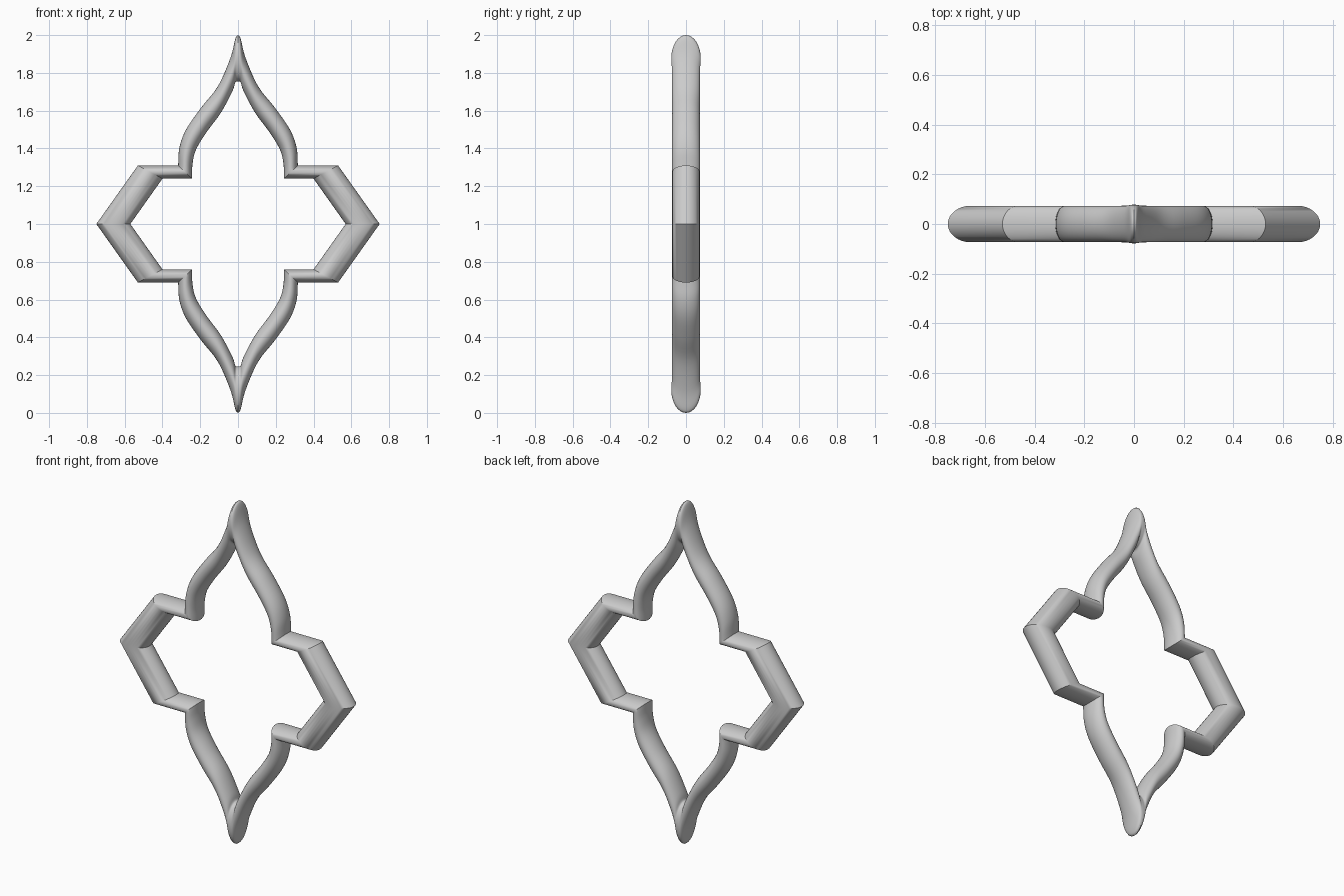
import bpy, bmesh, math
from mathutils import Vector

if "Cube" in bpy.data.objects:
    bpy.data.objects.remove(bpy.data.objects["Cube"])

SIDES = 32
# Quarter profile: (outer x, outer z, inner x, inner z, half depth), z relative to the centre
curve = [
    (0.000, 1.000, 0.000, 0.755, 0.078),
    (0.014, 0.982, 0.014, 0.750, 0.077),
    (0.040, 0.880, 0.029, 0.705, 0.074),
    (0.106, 0.730, 0.090, 0.590, 0.073),
    (0.196, 0.615, 0.168, 0.484, 0.073),
    (0.275, 0.500, 0.223, 0.392, 0.073),
    (0.310, 0.405, 0.241, 0.315, 0.073),
    (0.317, 0.310, 0.243, 0.240, 0.073),
]
corners = [(0.53, 0.31, 0.40, 0.24, 0.073), (0.75, 0.0, 0.57, 0.0, 0.073)]


def smooth(pts, steps):
    """Catmull-Rom interpolation through the points."""
    v = [Vector(p) for p in pts]
    v = [v[0] * 2 - v[1]] + v + [v[-1] * 2 - v[-2]]
    out = []
    for a, b, c, d in zip(v, v[1:], v[2:], v[3:]):
        for i in range(steps):
            t = i / steps
            out.append(0.5 * (2 * b + (c - a) * t + (2 * a - 5 * b + 4 * c - d) * t * t
                              + (3 * b - a - 3 * c + d) * t ** 3))
    return out + [v[-2]]


def flip(p, sx, sz):
    return (p[0] * sx, p[1] * sz, p[2] * sx, p[3] * sz, p[4])


# Mirror the quarter into one closed loop of sections
quarter = [tuple(p) for p in smooth(curve, 5)] + corners
right = quarter + [flip(p, 1, -1) for p in reversed(quarter[:-1])]
loop = right + [flip(p, -1, 1) for p in reversed(right[1:-1])]

# Elliptical section swept between the outer and inner outlines
bm = bmesh.new()
rings = []
for ox, oz, ix, iz, depth in loop:
    ring = []
    for k in range(SIDES):
        a = 2 * math.pi * k / SIDES
        w = math.cos(a) / 2
        ring.append(bm.verts.new(((ox + ix) / 2 + (ox - ix) * w, depth * math.sin(a),
                                  1 + (oz + iz) / 2 + (oz - iz) * w)))
    rings.append(ring)
for i, r in enumerate(rings):
    n = rings[(i + 1) % len(rings)]
    for k in range(SIDES):
        j = (k + 1) % SIDES
        bm.faces.new((r[k], r[j], n[j], n[k]))
bmesh.ops.recalc_face_normals(bm, faces=bm.faces)

mesh = bpy.data.meshes.new("ornamental_frame")
bm.to_mesh(mesh)
bm.free()
frame = bpy.data.objects.new("ornamental_frame", mesh)
bpy.context.collection.objects.link(frame)
bpy.context.view_layer.objects.active = frame
frame.select_set(True)
bpy.ops.object.shade_smooth_by_angle(angle=math.radians(35))
